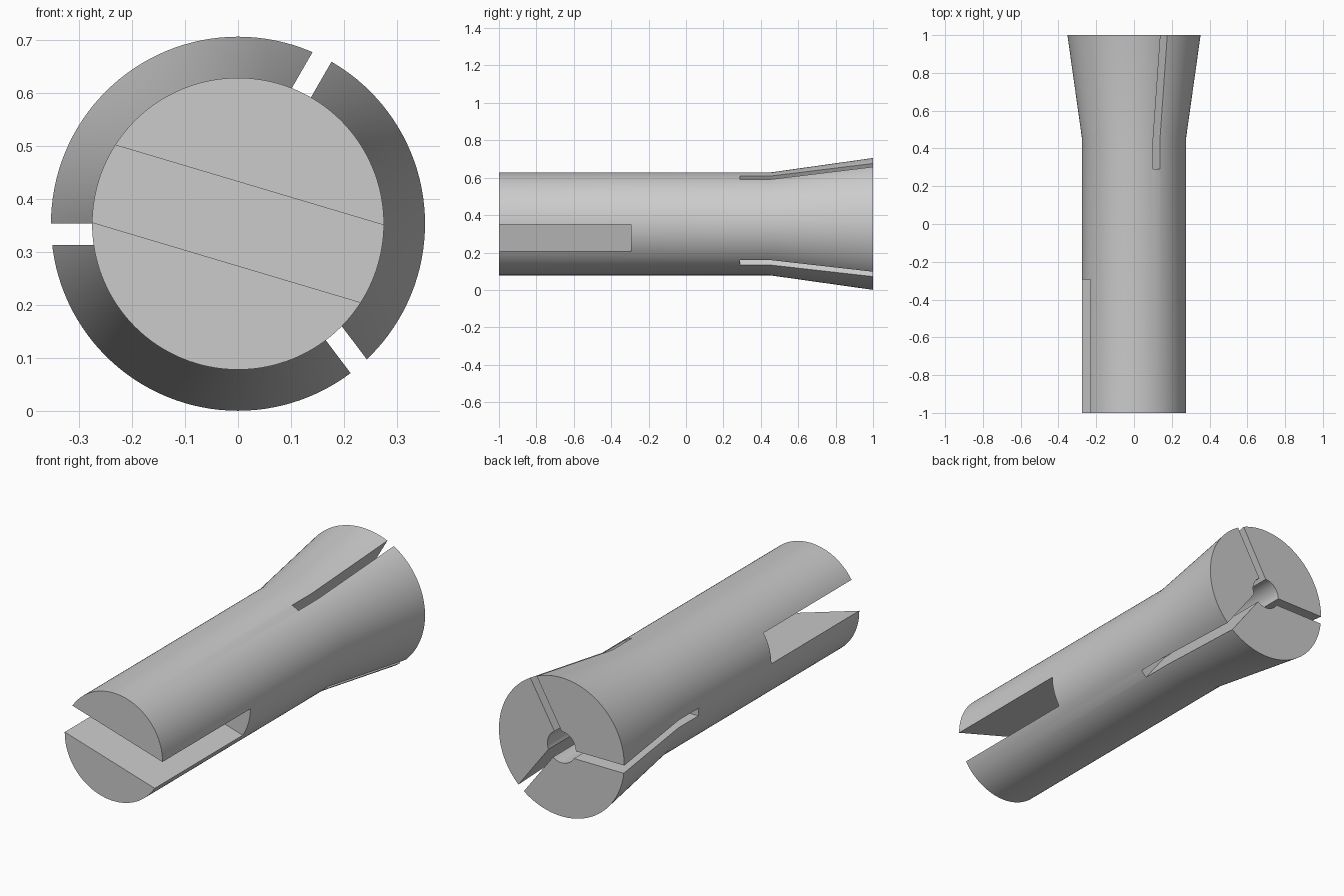
import bpy
import math
from mathutils import Matrix, Vector

cube = bpy.data.objects.get("Cube")
if cube:
    bpy.data.objects.remove(cube, do_unlink=True)

AXIS_Z = 0.353
SIDES = 128

steel = bpy.data.materials.new("plain grey")
steel.use_nodes = True
grey = (0.6, 0.6, 0.6, 1)
steel.diffuse_color = grey
steel.node_tree.nodes["Principled BSDF"].inputs["Base Color"].default_value = grey


def lathe(name, profile):
    """Closed solid turned about the y axis from (y, radius) stations."""
    verts, faces = [], []
    for y, r in profile:
        for i in range(SIDES):
            a = math.tau * i / SIDES
            verts.append((r * math.cos(a), y, AXIS_Z + r * math.sin(a)))
    for ring in range(len(profile) - 1):
        for i in range(SIDES):
            a, b = ring * SIDES + i, ring * SIDES + (i + 1) % SIDES
            faces.append((a, a + SIDES, b + SIDES, b))
    faces.append(tuple(range(SIDES)))
    last = (len(profile) - 1) * SIDES
    faces.append(tuple(reversed(range(last, last + SIDES))))
    mesh = bpy.data.meshes.new(name)
    mesh.from_pydata(verts, [], faces)
    mesh.materials.append(steel)
    obj = bpy.data.objects.new(name, mesh)
    bpy.context.collection.objects.link(obj)
    return obj


def box(name, low, high, angle):
    """Box given as (radial, y, sideways) corners, turned about the axis."""
    low, high = Vector(low), Vector(high)
    bpy.ops.mesh.primitive_cube_add(size=1)
    obj = bpy.context.object
    obj.name = name
    obj.data.materials.append(steel)
    size = high - low
    obj.data.transform(
        Matrix.Translation((0, 0, AXIS_Z))
        @ Matrix.Rotation(-math.radians(angle), 4, "Y")
        @ Matrix.Translation((low + high) / 2)
        @ Matrix.Diagonal((*size, 1)))
    return obj


def cut(target, cutter):
    mod = target.modifiers.new("cut", "BOOLEAN")
    mod.operation = "DIFFERENCE"
    mod.solver = "EXACT"
    mod.object = cutter
    bpy.context.view_layer.objects.active = target
    bpy.ops.object.modifier_apply(modifier=mod.name)
    bpy.data.objects.remove(cutter, do_unlink=True)


# Shank with flared head
body = lathe("collet_body", [(-1, 0.275), (0.45, 0.275), (1, 0.3525)])

# Wide drive slot across the shank end
cut(body, box("drive_slot", (-0.5, -1.2, -0.076), (0.5, -0.293, 0.076), -16.6))

# Blind bore in the head
cut(body, lathe("bore", [(0.28, 0.08), (1.2, 0.08)]))

# Three narrow slits, each with one wall on the axis
for angle in (60, 180, 307):
    cut(body, box("slit", (0, 0.29, 0), (0.5, 1.2, 0.04), angle))

# Smooth sides, crisp rims
bpy.ops.object.select_all(action="DESELECT")
body.select_set(True)
bpy.context.view_layer.objects.active = body
bpy.ops.object.shade_smooth_by_angle(angle=math.radians(30))
